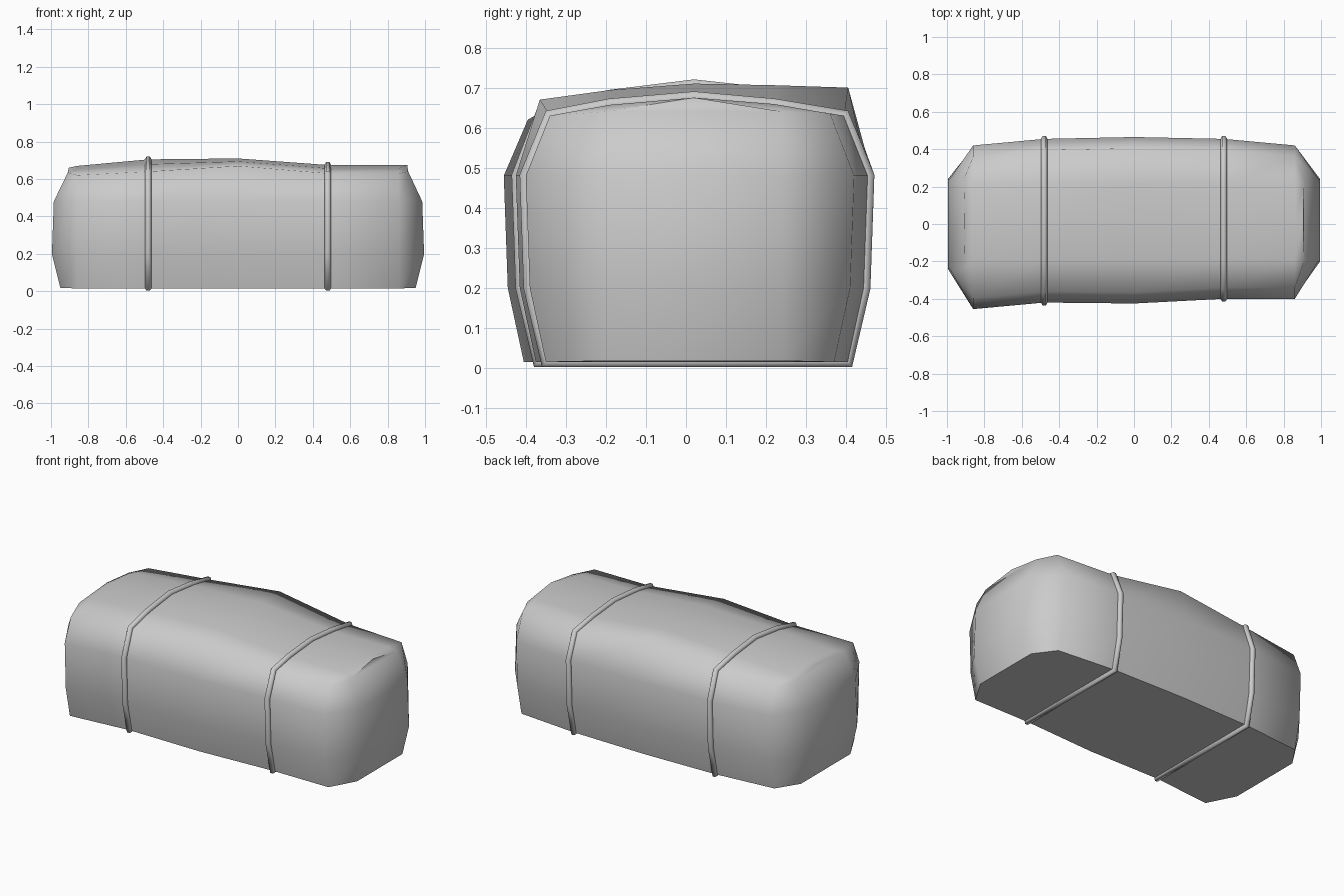
import bpy, bmesh
from math import radians

cube = bpy.data.objects.get("Cube")
if cube:
    bpy.data.objects.remove(cube, do_unlink=True)

grey = bpy.data.materials.new("plain grey")
grey.use_nodes = True
grey.diffuse_color = (0.6, 0.6, 0.6, 1)
grey.node_tree.nodes["Principled BSDF"].inputs["Base Color"].default_value = (0.6, 0.6, 0.6, 1)


def section(x, front, back, z_front, z_mid, z_back):
    """Cross-section running from the front bottom edge over the top to the back."""
    def side(y, rim):
        s = 1 if y > 0 else -1
        return [(x, y - s * 0.05, 0.015), (x, y - s * 0.01, 0.2),
                (x, y, 0.48), (x, y - s * 0.06, rim)]
    top = [(x, -0.19, z_front * 0.4 + z_mid * 0.6), (x, 0.02, z_mid),
           (x, 0.22, z_back * 0.4 + z_mid * 0.6)]
    return side(front, z_front) + top + side(back, z_back)[::-1]


def end_section(sign, front, back, z_rim, z_mid):
    """Narrow closing section of an end; the rim points merge with the top points."""
    def side(y):
        return [(sign * 0.95, y, 0.018), (sign * 0.995, y, 0.2),
                (sign * 0.985, y, 0.48), (sign * 0.91, y, z_rim)]
    f, b = side(front), side(back)
    return f + [f[-1], (sign * 0.905, 0.02, z_mid), b[-1]] + b[::-1]


left_band = section(0.48, -0.40, 0.455, 0.63, 0.675, 0.63)
right_band = section(-0.48, -0.42, 0.455, 0.64, 0.705, 0.65)
sections = [
    end_section(-1, -0.24, 0.24, 0.635, 0.66),
    section(-0.86, -0.455, 0.42, 0.62, 0.67, 0.63),
    right_band,
    section(0, -0.425, 0.465, 0.67, 0.71, 0.70),
    left_band,
    section(0.86, -0.40, 0.42, 0.63, 0.675, 0.635),
    end_section(1, -0.20, 0.24, 0.64, 0.675),
]

# Padded body: skin the sections, then close both ends with strips
bm = bmesh.new()
rings = [[bm.verts.new(p) for p in s] for s in sections]
n = len(rings[0])
for a, b in zip(rings, rings[1:]):
    for i in range(n):
        j = (i + 1) % n
        bm.faces.new((a[i], a[j], b[j], b[i]))
for r in (rings[0], rings[-1]):
    for i in range(3):
        bm.faces.new((r[i], r[i + 1], r[n - 2 - i], r[n - 1 - i]))
    bm.faces.new((r[4], r[5], r[6]))
bmesh.ops.remove_doubles(bm, verts=bm.verts, dist=0.001)
bmesh.ops.recalc_face_normals(bm, faces=bm.faces)
mesh = bpy.data.meshes.new("padded_body")
bm.to_mesh(mesh)
bm.free()
body = bpy.data.objects.new("padded_body", mesh)
bpy.context.collection.objects.link(body)
mesh.materials.append(grey)
bpy.ops.object.select_all(action="DESELECT")
body.select_set(True)
bpy.context.view_layer.objects.active = body
bpy.ops.object.shade_smooth_by_angle(angle=radians(72))

# Cords tied around the body
for name, path in (("left_cord", left_band), ("right_cord", right_band)):
    curve = bpy.data.curves.new(name, "CURVE")
    curve.dimensions = "3D"
    curve.bevel_depth = 0.018
    curve.bevel_resolution = 1
    spline = curve.splines.new("POLY")
    spline.points.add(n - 1)
    for point, co in zip(spline.points, path):
        point.co = (*co, 1)
    spline.use_cyclic_u = True
    spline.use_smooth = True
    curve.materials.append(grey)
    bpy.context.collection.objects.link(bpy.data.objects.new(name, curve))
